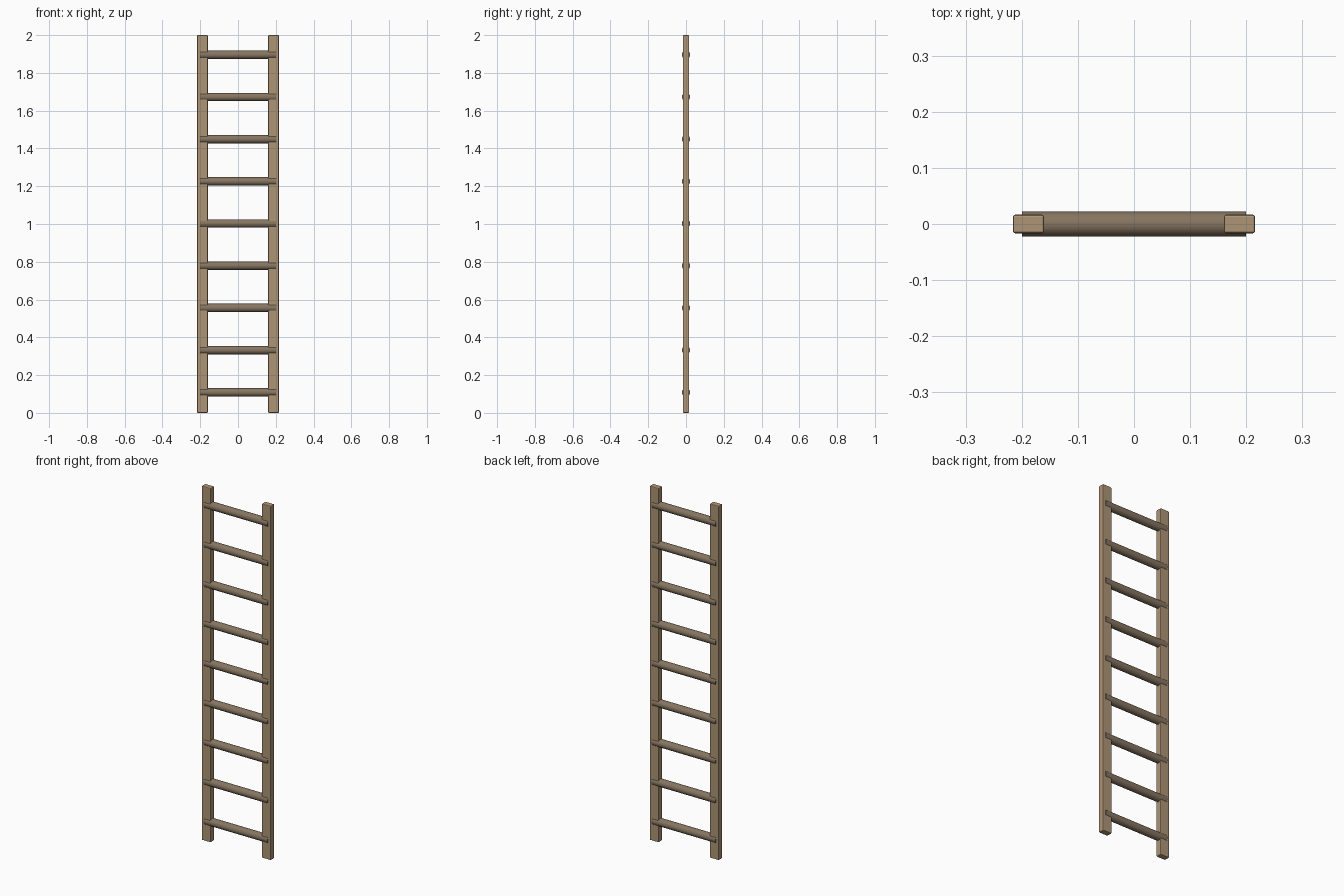
import bpy, math

if "Cube" in bpy.data.objects:
    bpy.data.objects.remove(bpy.data.objects["Cube"])

def material(name, rgb):
    m = bpy.data.materials.new(name)
    m.diffuse_color = (*rgb, 1)
    m.use_nodes = True
    m.node_tree.nodes["Principled BSDF"].inputs["Base Color"].default_value = m.diffuse_color
    return m

rail_wood = material("rail_wood", (0.42, 0.30, 0.18))
rung_wood = material("rung_wood", (0.24, 0.18, 0.12))

# side rails with softly bevelled edges
for side, sx in (("left", -1), ("right", 1)):
    bpy.ops.mesh.primitive_cube_add(size=1, location=(sx * 0.188, 0, 1))
    rail = bpy.context.object
    rail.name = side + "_rail"
    rail.scale = (0.056, 0.033, 2)
    bpy.ops.object.transform_apply(location=False, rotation=False, scale=True)
    bevel = rail.modifiers.new("bevel", "BEVEL")
    bevel.width = 0.004
    bevel.segments = 2
    rail.data.materials.append(rail_wood)

# round rungs running through both rails
RUNGS = 9
for i in range(RUNGS):
    z = 0.109 + i * (1.896 - 0.109) / (RUNGS - 1)
    bpy.ops.mesh.primitive_cylinder_add(vertices=16, radius=0.0222, depth=0.4,
                                        location=(0, 0, z),
                                        rotation=(0, math.pi / 2, 0))
    rung = bpy.context.object
    rung.name = f"rung_{i + 1}"
    rung.data.materials.append(rung_wood)
    bpy.ops.object.shade_smooth_by_angle(angle=math.radians(40))
